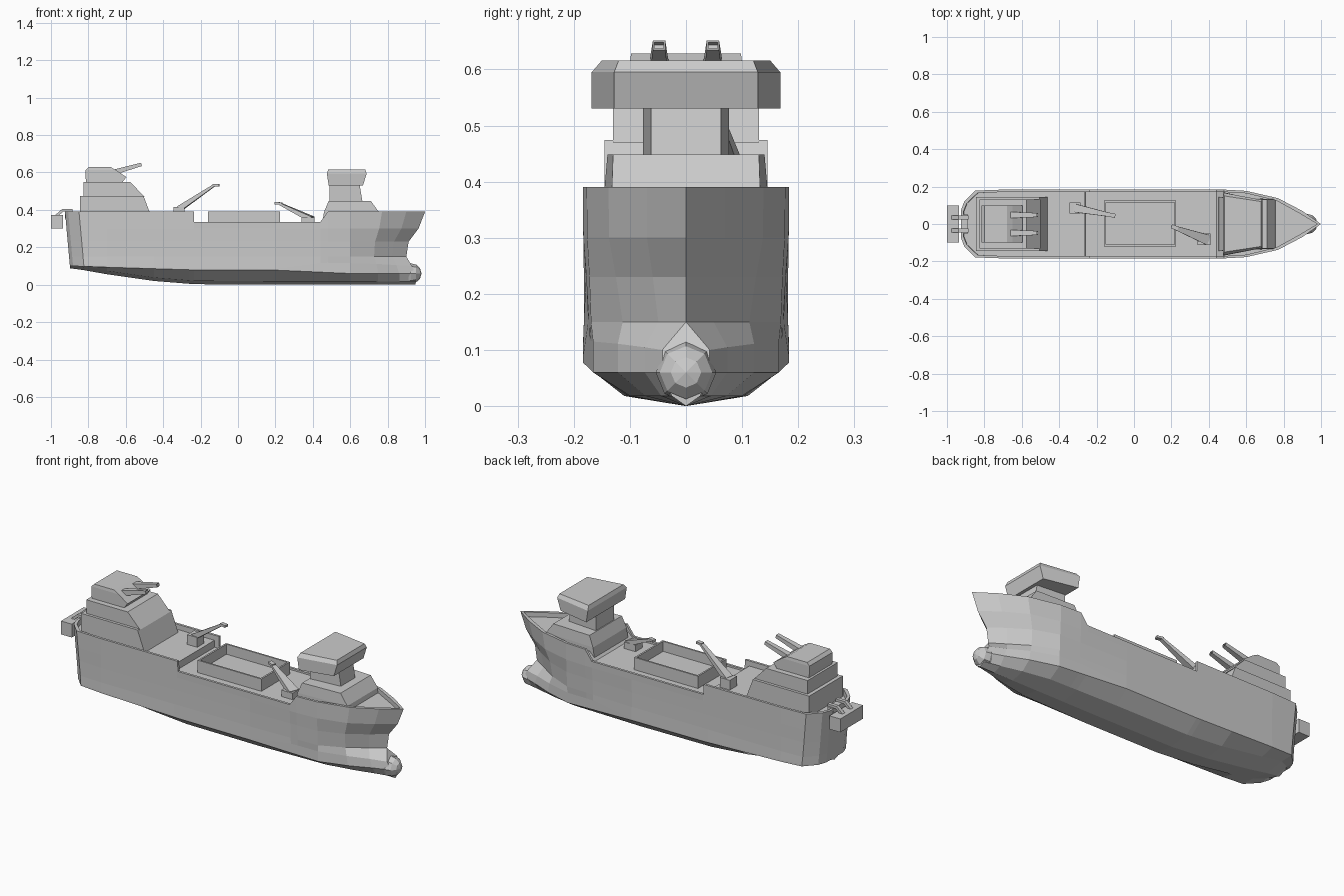
import bpy, bmesh
from mathutils import Vector, Matrix

if "Cube" in bpy.data.objects:
    bpy.data.objects.remove(bpy.data.objects["Cube"])


def finish(name, bm):
    bmesh.ops.remove_doubles(bm, verts=bm.verts, dist=0.0004)
    bmesh.ops.recalc_face_normals(bm, faces=bm.faces)
    me = bpy.data.meshes.new(name)
    bm.to_mesh(me)
    bm.free()
    ob = bpy.data.objects.new(name, me)
    bpy.context.collection.objects.link(ob)
    return ob


def interp(x, pts):
    if x <= pts[0][0]:
        return pts[0][1]
    for (a, u), (b, v) in zip(pts, pts[1:]):
        if x <= b:
            return u + (v - u) * (x - a) / (b - a)
    return pts[-1][1]


def hollow(bm, face, rim, depth):
    """Inset a face and push it inward."""
    n = face.normal.copy()
    bmesh.ops.inset_individual(bm, faces=[face], thickness=rim)
    r = bmesh.ops.extrude_discrete_faces(bm, faces=[face])
    bmesh.ops.translate(bm, verts=r['faces'][0].verts, vec=-n * depth)


def rings(name, loops, well=None):
    """Skin a stack of point loops, cap both ends, optionally hollow the last cap."""
    bm = bmesh.new()
    vs = [[bm.verts.new(p) for p in lp] for lp in loops]
    n = len(loops[0])
    for a, b in zip(vs, vs[1:]):
        for i in range(n):
            bm.faces.new((a[i], a[(i + 1) % n], b[(i + 1) % n], b[i]))
    bm.faces.new(vs[0][::-1])
    end = bm.faces.new(vs[-1])
    bmesh.ops.recalc_face_normals(bm, faces=bm.faces)
    if well:
        hollow(bm, end, *well)
    return finish(name, bm)


def house(name, levels, y=0, well=None):
    """Levels: z, back x, front x, half width at back, half width at front."""
    return rings(name, [[(x0, y - wb, z), (x1, y - wf, z), (x1, y + wf, z), (x0, y + wb, z)]
                        for z, x0, x1, wb, wf in levels], well)


def box(name, x0, x1, y0, y1, z0, z1, well=None):
    w = (y1 - y0) / 2
    return house(name, [(z0, x0, x1, w, w), (z1, x0, x1, w, w)], (y0 + y1) / 2, well)


def beam(name, p0, p1, w0, w1, h0, h1, well=None):
    """Tapered square bar between two points."""
    p0, p1 = Vector(p0), Vector(p1)
    d = (p1 - p0).normalized()
    s = d.cross(Vector((0, 0, 1))).normalized()
    u = s.cross(d)
    return rings(name, [[p + s * w * a / 2 + u * h * b / 2
                         for a, b in ((-1, -1), (1, -1), (1, 1), (-1, 1))]
                        for p, w, h in ((p0, w0, h0), (p1, w1, h1))], well)


# Hull with bulwarks and decks, skinned through stations from stern to bow
STATIONS = [-.925, -.908, -.85, -.7, -.45, -.262, -.26, -.236, -.234,
            .2, .44, .48, .6, .77, .9, 1.0]
KEEL = [(-.925, .088), (-.45, .02), (-.2, 0), (1, 0)]
CHINE_LOW = [(-.925, .1), (-.2, .078), (.2, .078), (.6, .06), (1, .06)]
CHINE_HIGH = [(-.925, .11), (-.2, .085), (.2, .085), (.45, .118), (.75, .112), (1, .1)]
RAIL = [(-.236, .39), (-.234, .335), (.44, .335), (.48, .39)]
DECK = [(-.262, .362), (-.26, .325), (.44, .325), (.48, .365)]
STERN = [(-.925, .4), (-.908, .65), (-.85, .97), (-.7, 1)]
W_TOP = [(.57, 1), (.77, .75), (.9, .38), (1, 0)]
W_MID = [(.2, 1), (.6, .93), (.77, .62), (.9, .27), (1, 0)]
W_LOW = [(.2, 1), (.6, .9), (.77, .66), (.9, .4), (1, .23)]


def station(x):
    k, rail, deck = interp(x, KEEL), interp(x, RAIL), interp(x, DECK)
    st, top, mid, low = (interp(x, t) for t in (STERN, W_TOP, W_MID, W_LOW))
    rows = [(0, k, .95), (.11 * low, k + .018, .95), (.184 * low, interp(x, CHINE_LOW), .95),
            (.184 * low, interp(x, CHINE_HIGH), .93), (.182 * mid, .15, .9),
            (.182 * (mid + top) / 2, .23, .912), (.183 * top, .30, .965), (.184 * top, rail, 1),
            (max(0, .184 * top - .013), rail, .98), (max(0, .184 * top - .013), deck, .98)]
    out = []
    for i, (y, z, e) in enumerate(rows):
        px = x if x < .6 else .6 + (x - .6) / .4 * (e - .6)
        if x < -.8:
            px += (.39 - z) * .09 + (.014 if i > 7 else 0)
        out.append((px, y * st, z))
    return out


bm = bmesh.new()
grid = [[[bm.verts.new((x, s * y, z)) for x, y, z in station(sx)] for s in (1, -1)]
        for sx in STATIONS]
for a, b in zip(grid, grid[1:]):
    for s in (0, 1):
        for k in range(9):
            bm.faces.new((a[s][k], a[s][k + 1], b[s][k + 1], b[s][k]))
    bm.faces.new((a[0][9], a[1][9], b[1][9], b[0][9]))
for e in (grid[0], grid[-1]):
    for k in range(9):
        bm.faces.new((e[0][k], e[0][k + 1], e[1][k + 1], e[1][k]))
bmesh.ops.dissolve_degenerate(bm, dist=0.0003, edges=bm.edges)
finish("hull", bm)

# Bulbous nose
bm = bmesh.new()
bmesh.ops.create_uvsphere(bm, u_segments=8, v_segments=6, radius=1)
bmesh.ops.transform(bm, verts=bm.verts, matrix=Matrix.Translation((.925, 0, .06))
                    @ Matrix.Diagonal((.056, .054, .054, 1)) @ Matrix.Rotation(1.5708, 4, 'Y'))
finish("bow_bulb", bm)

# Stern superstructure and turret
house("stern_house_lower", [(.355, -.845, -.46, .145, .145), (.474, -.845, -.505, .145, .145)])
house("stern_house_upper", [(.47, -.825, -.5, .13, .13), (.548, -.825, -.575, .13, .13)])
house("turret", [(.545, -.812, -.62, .1, .1), (.575, -.815, -.597, .1, .1),
                 (.612, -.815, -.65, .1, .1), (.628, -.80, -.68, .098, .098)])
for s in (1, -1):
    beam("gun_barrel", (-.69, s * .048, .594), (-.516, s * .048, .643),
         .036, .022, .03, .018, (.004, .02))

# Bow superstructure
house("bridge_base", [(.325, .45, .765, .145, .132), (.39, .46, .752, .145, .132),
                      (.448, .485, .71, .14, .13)])
house("bridge_column", [(.445, .49, .665, .077, .062), (.535, .49, .65, .077, .062)])
house("bridge", [(.53, .485, .668, .168, .128), (.595, .475, .688, .168, .128),
                 (.616, .483, .68, .15, .12)])

# Cargo hatch with open top
box("hatch", -.16, .225, -.12, .125, .32, .392, (.013, .055))

# Deck cranes
box("rear_crane_base", -.345, -.285, .055, .115, .355, .415)
beam("rear_crane_arm", (-.315, .085, .405), (-.125, .048, .533), .045, .02, .03, .012)
beam("rear_crane_tip", (-.135, .05, .532), (-.1, .043, .532), .022, .022, .012, .012)
box("front_crane_base", .34, .408, -.112, -.05, .32, .36)
beam("front_crane_arm", (.395, -.085, .35), (.225, -.022, .432), .055, .022, .03, .012)
beam("front_crane_tip", (.235, -.025, .434), (.2, -.012, .436), .022, .022, .012, .012)

# Stern equipment box hung over the rail
box("stern_box", -1.0, -.935, -.098, .098, .3, .373)
box("stern_plate", -.925, -.888, -.05, .05, .355, .393)
for s in (1, -1):
    y = s * .035
    beam("bracket_leg", (-.975, y, .365), (-.935, y, .4), .02, .02, .014, .014)
    beam("bracket_arm", (-.94, y, .398), (-.885, y, .398), .02, .02, .014, .014)
